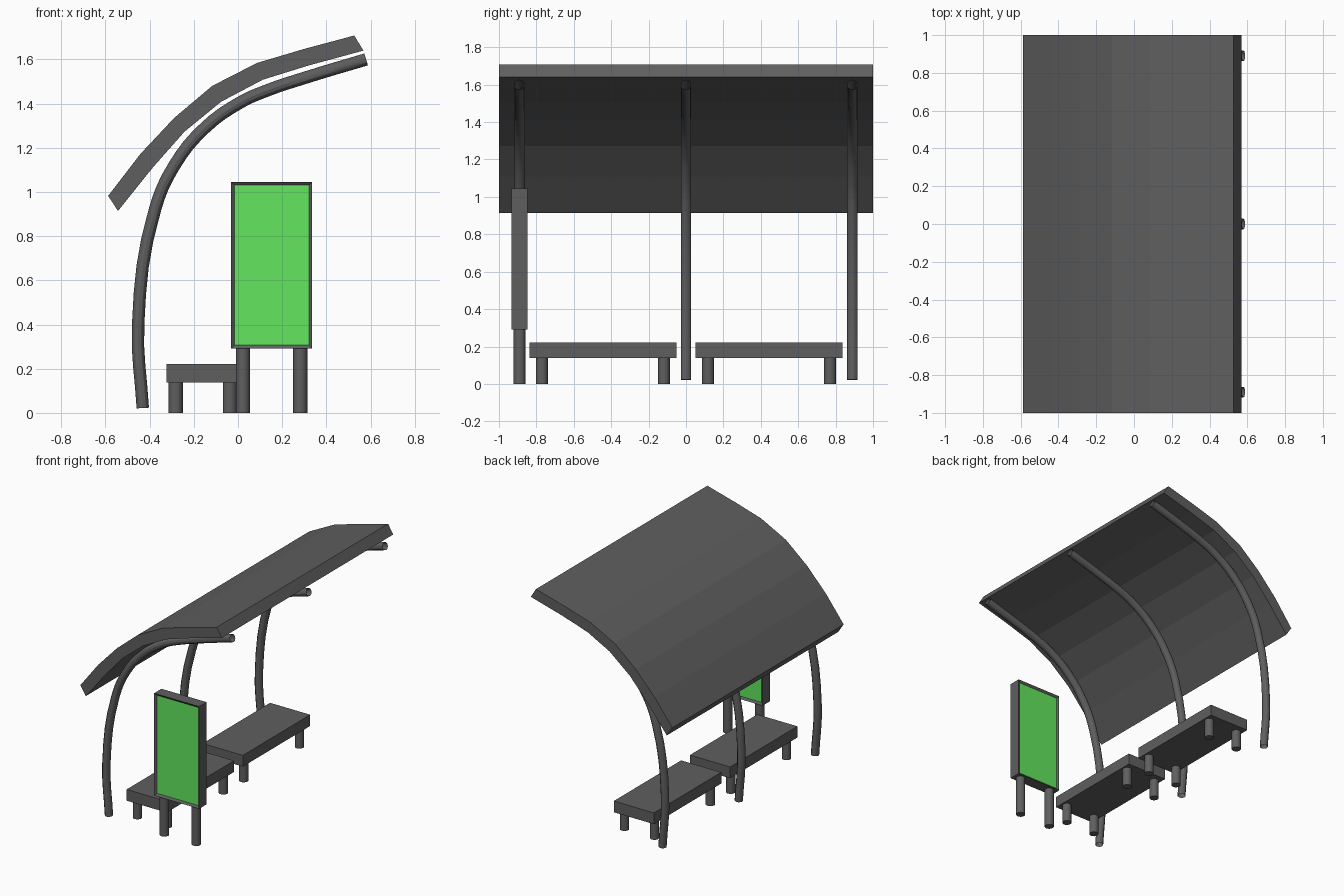
import bpy
import bmesh

cube = bpy.data.objects.get("Cube")
if cube:
    bpy.data.objects.remove(cube, do_unlink=True)


def material(name, rgb):
    mat = bpy.data.materials.new(name)
    mat.use_nodes = True
    mat.diffuse_color = (*rgb, 1)
    mat.node_tree.nodes["Principled BSDF"].inputs["Base Color"].default_value = (*rgb, 1)
    return mat


GREY = material("dark_grey_metal", (0.114, 0.114, 0.114))
GREEN = material("green_panel", (0.125, 0.79, 0.112))


def add_object(name, bm, *mats):
    bmesh.ops.recalc_face_normals(bm, faces=bm.faces)
    mesh = bpy.data.meshes.new(name)
    bm.to_mesh(mesh)
    bm.free()
    for mat in mats:
        mesh.materials.append(mat)
    obj = bpy.data.objects.new(name, mesh)
    bpy.context.collection.objects.link(obj)
    return obj


def box_bmesh(low, high):
    bm = bmesh.new()
    bmesh.ops.create_cube(bm, size=1)
    for v in bm.verts:
        v.co = [(a + b) / 2 + c * (b - a) for a, b, c in zip(low, high, v.co)]
    return bm


def smooth(obj):
    bpy.ops.object.select_all(action="DESELECT")
    obj.select_set(True)
    bpy.context.view_layer.objects.active = obj
    bpy.ops.object.shade_smooth_by_angle()


def leg(name, x, y, height, radius=0.032):
    bm = bmesh.new()
    bmesh.ops.create_cone(bm, cap_ends=True, segments=16, radius1=radius,
                          radius2=radius, depth=height)
    bmesh.ops.translate(bm, verts=bm.verts, vec=(x, y, height / 2))
    smooth(add_object(name, bm, GREY))


# Curved roof: faceted profile extruded along y
upper = [(-0.588, 0.982), (-0.442, 1.172), (-0.289, 1.335), (-0.117, 1.48),
         (0.086, 1.584), (0.298, 1.647), (0.526, 1.708)]
lower = [(-0.543, 0.914), (-0.386, 1.11), (-0.242, 1.273), (-0.077, 1.408),
         (0.112, 1.508), (0.318, 1.572), (0.568, 1.64)]
bm = bmesh.new()
rows = [[bm.verts.new((x, y, z)) for x, z in upper + lower[::-1]] for y in (-1, 1)]
count = len(rows[0])
for i in range(count):
    j = (i + 1) % count
    bm.faces.new((rows[0][i], rows[0][j], rows[1][j], rows[1][i]))
for row in rows:
    for i in range(len(upper) - 1):
        bm.faces.new((row[i], row[i + 1], row[count - 2 - i], row[count - 1 - i]))
add_object("roof", bm, GREY)

# Bent, open-ended tube posts
path = [(-0.431, 0.022), (-0.452, 0.4), (-0.376, 0.92), (-0.288, 1.12),
        (-0.15, 1.29), (0.01, 1.405), (0.12, 1.455), (0.32, 1.522), (0.58, 1.6)]
for name, y in (("front", -0.89), ("middle", 0), ("back", 0.89)):
    curve = bpy.data.curves.new("post_path", "CURVE")
    curve.dimensions = "3D"
    curve.bevel_depth = 0.028
    curve.bevel_resolution = 4
    curve.resolution_u = 4
    spline = curve.splines.new("BEZIER")
    spline.bezier_points.add(len(path) - 1)
    for point, (x, z) in zip(spline.bezier_points, path):
        point.co = (x, y, z)
        point.handle_left_type = point.handle_right_type = "AUTO"
    helper = bpy.data.objects.new("post_path", curve)
    bpy.context.collection.objects.link(helper)
    bpy.context.view_layer.update()
    tube = helper.evaluated_get(bpy.context.evaluated_depsgraph_get())
    mesh = bpy.data.meshes.new_from_object(tube)
    bpy.data.objects.remove(helper, do_unlink=True)
    bm = bmesh.new()
    bm.from_mesh(mesh)
    bpy.data.meshes.remove(mesh)
    smooth(add_object(name + "_post", bm, GREY))

# Two benches, each on four round legs
for name, side in (("front", -1), ("back", 1)):
    near, far = sorted((side * 0.051, side * 0.837))
    add_object(name + "_bench_seat",
               box_bmesh((-0.324, near, 0.138), (0.004, far, 0.221)), GREY)
    for x in (-0.282, -0.037):
        for y in (0.118, 0.77):
            leg(name + "_bench_leg", x, side * y, 0.14)

# Sign case with a recessed green panel on both faces
bm = box_bmesh((-0.032, -0.933, 0.291), (0.336, -0.847, 1.046))
bm.normal_update()
panels = [f for f in bm.faces if abs(f.normal.y) > 0.9]
bmesh.ops.inset_individual(bm, faces=panels, thickness=0.022)
for face in panels:
    face.material_index = 1
    bmesh.ops.translate(bm, verts=face.verts, vec=face.normal * -0.012)
add_object("sign_case", bm, GREY, GREEN)
for x in (0.022, 0.282):
    leg("sign_leg", x, -0.89, 0.293)
